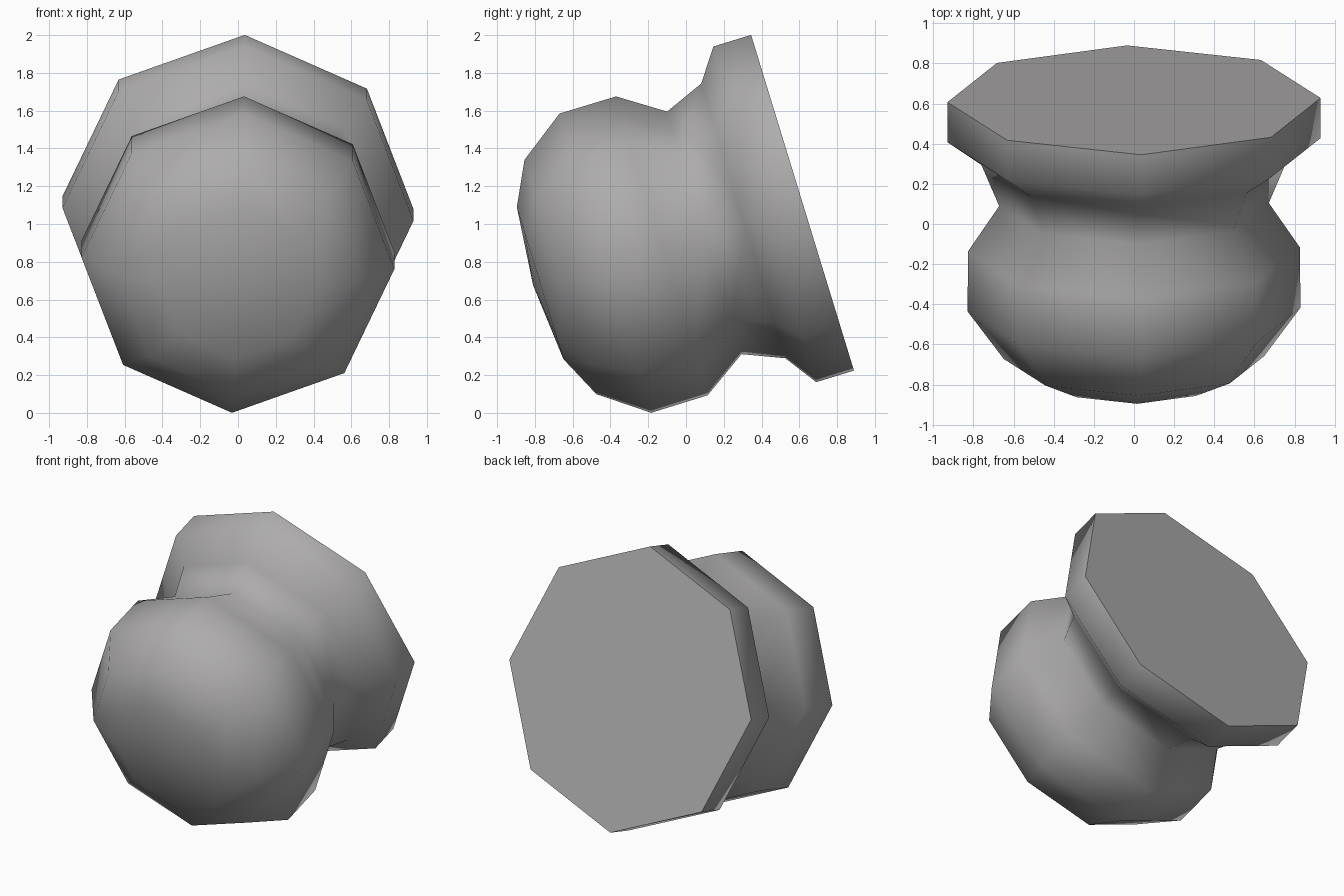
import bpy, bmesh, math
from mathutils import Vector

if "Cube" in bpy.data.objects:
    bpy.data.objects.remove(bpy.data.objects["Cube"])

SIDES = 8
TWIST = math.radians(2.2)
CENTRE = Vector((0, 0.617, 1.1125))          # middle of the flat base disc
AXIS = Vector((0, -0.956, -0.293)).normalized()
UP = Vector((0, -0.293, 0.956)).normalized()
SIDE = Vector((1, 0, 0))

# (distance along axis, radius): flared base, neck, rounded knob
PROFILE = [(0, 0.93), (0.209, 0.93), (0.328, 0.761), (0.544, 0.672), (0.779, 0.828),
           (1.092, 0.829), (1.341, 0.649), (1.453, 0.421)]
TIP = 1.492

bm = bmesh.new()
rings = []
for d, r in PROFILE:
    ring = []
    for k in range(SIDES):
        t = TWIST + k * math.tau / SIDES
        ring.append(bm.verts.new(CENTRE + AXIS * d + SIDE * r * math.sin(t) + UP * r * math.cos(t)))
    rings.append(ring)

# side walls
for a, b in zip(rings, rings[1:]):
    for k in range(SIDES):
        n = (k + 1) % SIDES
        bm.faces.new((a[k], a[n], b[n], b[k]))

# flat base disc and rounded tip
bm.faces.new(rings[0])
tip = bm.verts.new(CENTRE + AXIS * TIP)
for k in range(SIDES):
    bm.faces.new((rings[-1][k], rings[-1][(k + 1) % SIDES], tip))
bmesh.ops.recalc_face_normals(bm, faces=bm.faces)

mesh = bpy.data.meshes.new("knob")
bm.to_mesh(mesh)
bm.free()
knob = bpy.data.objects.new("knob", mesh)
bpy.context.collection.objects.link(knob)

grey = bpy.data.materials.new("grey")
grey.diffuse_color = (0.42, 0.41, 0.41, 1)
grey.use_nodes = True
grey.node_tree.nodes["Principled BSDF"].inputs["Base Color"].default_value = grey.diffuse_color
mesh.materials.append(grey)

# smooth body, sharp rim around the flat disc
bpy.context.view_layer.objects.active = knob
knob.select_set(True)
bpy.ops.object.shade_smooth_by_angle(angle=math.radians(75))
